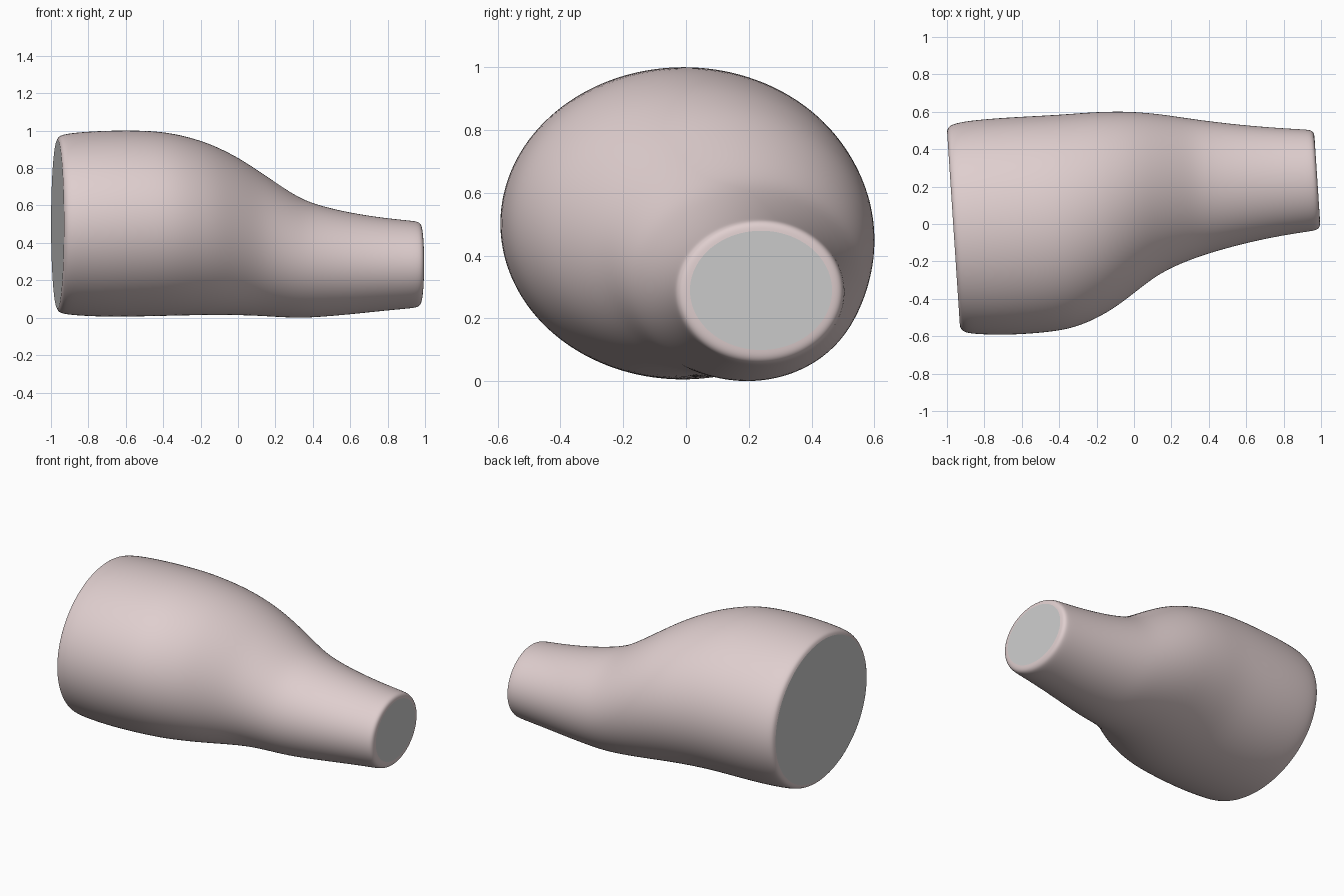
import bpy, bmesh, math

if "Cube" in bpy.data.objects:
    bpy.data.objects.remove(bpy.data.objects["Cube"])

SEGMENTS = 48
TILT = 0.066  # both ends lean slightly towards -y

# Cross-sections: x, y min, y max, z min, z max
SECTIONS = [
    (-0.965, -0.548, 0.497, 0.048, 0.952),
    (-0.957, -0.570, 0.520, 0.028, 0.972),
    (-0.93, -0.585, 0.537, 0.018, 0.982),
    (-0.85, -0.592, 0.553, 0.010, 0.993),
    (-0.70, -0.595, 0.567, 0.003, 1.002),
    (-0.50, -0.581, 0.578, 0.006, 1.003),
    (-0.35, -0.557, 0.586, 0.010, 0.989),
    (-0.20, -0.488, 0.598, 0.013, 0.949),
    (-0.10, -0.423, 0.602, 0.014, 0.908),
    (0.00, -0.345, 0.602, 0.013, 0.857),
    (0.10, -0.272, 0.595, 0.010, 0.792),
    (0.20, -0.222, 0.583, 0.004, 0.724),
    (0.30, -0.183, 0.568, -0.001, 0.657),
    (0.40, -0.150, 0.553, 0.000, 0.608),
    (0.60, -0.096, 0.529, 0.017, 0.560),
    (0.80, -0.057, 0.513, 0.039, 0.531),
    (0.93, -0.039, 0.506, 0.050, 0.519),
    (0.965, -0.031, 0.503, 0.057, 0.513),
    (0.978, -0.012, 0.488, 0.076, 0.499),
    (0.980, 0.012, 0.466, 0.099, 0.480),
]


def material(name, colour):
    mat = bpy.data.materials.new(name)
    mat.diffuse_color = colour
    mat.use_nodes = True
    mat.node_tree.nodes["Principled BSDF"].inputs["Base Color"].default_value = mat.diffuse_color
    return mat


def add_ring(bm, x, y0, y1, z0, z1):
    """Elliptical section leaning with the end caps."""
    ring = []
    for i in range(SEGMENTS):
        a = 2 * math.pi * i / SEGMENTS
        dy = (y1 - y0) / 2 * math.cos(a)
        dz = (z1 - z0) / 2 * math.sin(a)
        ring.append(bm.verts.new((x - TILT * dy, (y0 + y1) / 2 + dy, (z0 + z1) / 2 + dz)))
    return ring


# Body: skin lofted through the sections, with a flat grey cap at each end
bm = bmesh.new()
crease = bm.edges.layers.float.new("crease_edge")
rings = [add_ring(bm, *s) for s in SECTIONS]
for a, b in zip(rings, rings[1:]):
    for i in range(SEGMENTS):
        j = (i + 1) % SEGMENTS
        bm.faces.new((a[i], a[j], b[j], b[i])).smooth = True
for ring in (rings[0], rings[-1]):
    cap = bm.faces.new(ring)
    cap.material_index = 1
    for e in cap.edges:
        e[crease] = 1.0
        e.smooth = False
bmesh.ops.recalc_face_normals(bm, faces=bm.faces[:])

mesh = bpy.data.meshes.new("tapered_body")
bm.to_mesh(mesh)
bm.free()
body = bpy.data.objects.new("tapered_body", mesh)
bpy.context.collection.objects.link(body)
mesh.materials.append(material("soft_pink", (0.74, 0.62, 0.62, 1)))
mesh.materials.append(material("cap_grey", (0.6, 0.6, 0.6, 1)))

# Smooth skin
sub = body.modifiers.new("smooth_skin", 'SUBSURF')
sub.levels = sub.render_levels = 2
